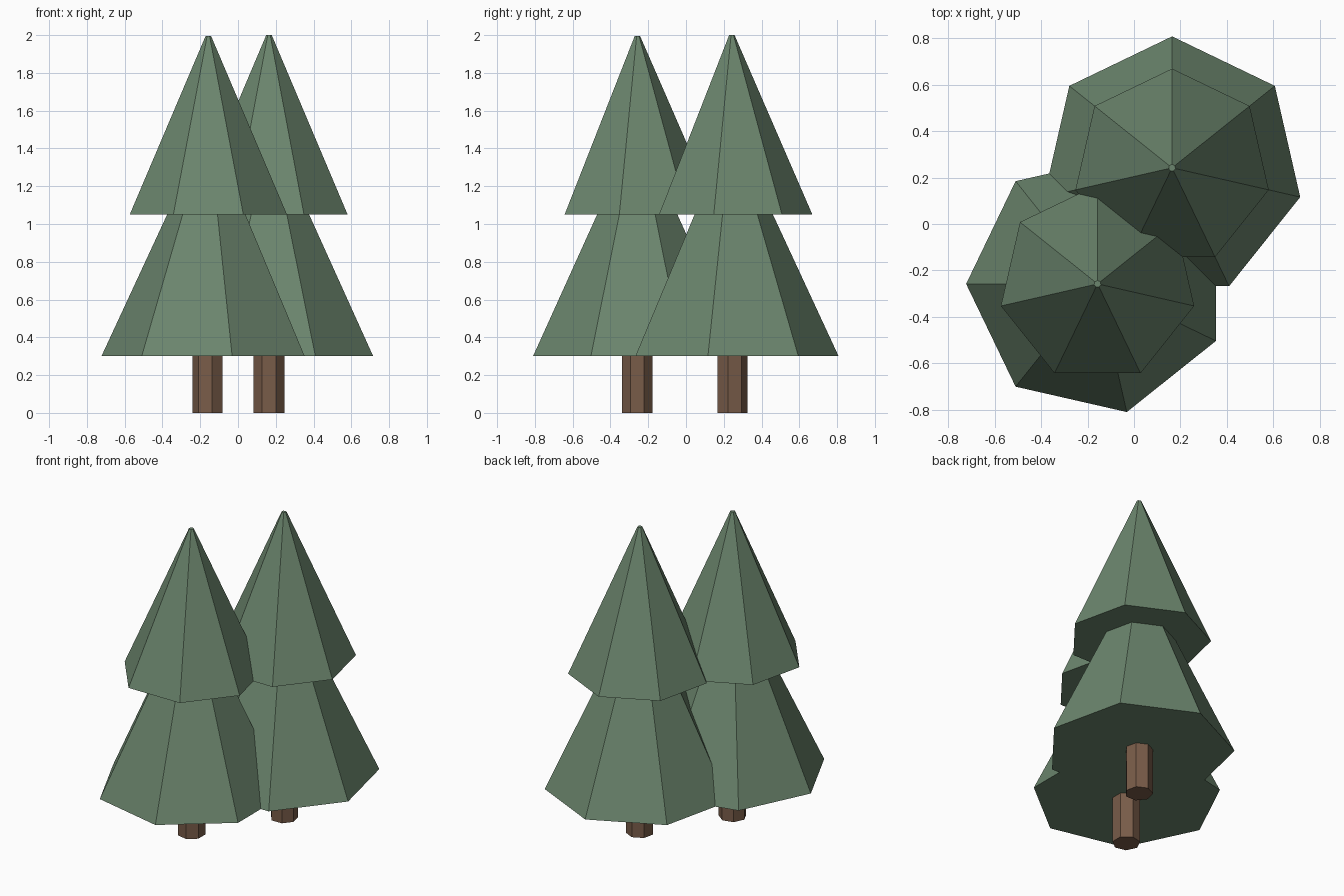
import bpy, bmesh, math
from mathutils import Matrix

if "Cube" in bpy.data.objects:
    bpy.data.objects.remove(bpy.data.objects["Cube"])

SIDES = 7


def flat_colour(name, rgb):
    m = bpy.data.materials.new(name)
    m.diffuse_color = (*rgb, 1)
    m.use_nodes = True
    m.node_tree.nodes["Principled BSDF"].inputs["Base Color"].default_value = m.diffuse_color
    return m


GREEN = flat_colour("pine green", (0.147, 0.235, 0.153))
BROWN = flat_colour("bark brown", (0.19, 0.107, 0.066))


def tapered(name, x, y, z0, z1, r0, r1, phase, mat):
    """Closed seven-sided frustum with a corner at the given angle."""
    bm = bmesh.new()
    rings = []
    for z, r in ((z0, r0), (z1, r1)):
        angles = [math.radians(phase) + math.tau * i / SIDES for i in range(SIDES)]
        rings.append([bm.verts.new((r * math.cos(a), r * math.sin(a), z)) for a in angles])
    low, high = rings
    for i in range(SIDES):
        j = (i + 1) % SIDES
        bm.faces.new((low[i], low[j], high[j], high[i]))
    bm.faces.new(low[::-1])
    bm.faces.new(high)
    mesh = bpy.data.meshes.new(name)
    bm.to_mesh(mesh)
    bm.free()
    mesh.materials.append(mat)
    ob = bpy.data.objects.new(name, mesh)
    ob.location = (x, y, 0)
    bpy.context.collection.objects.link(ob)


# Each tree: label, centre, tip height, corner angle of trunk and lower tier
for label, x, y, top, phase in (("front", -0.157, -0.258, 1.995, 180),
                                ("back", 0.164, 0.242, 2.0, 90)):
    tapered(label + "_trunk", x, y, 0, 0.32, 0.084, 0.084, phase, BROWN)
    tapered(label + "_lower_branches", x, y, 0.3, 1.1, 0.566, 0.195, phase, GREEN)
    tapered(label + "_upper_branches", x, y, 1.05, top, 0.427, 0.015, 90, GREEN)
